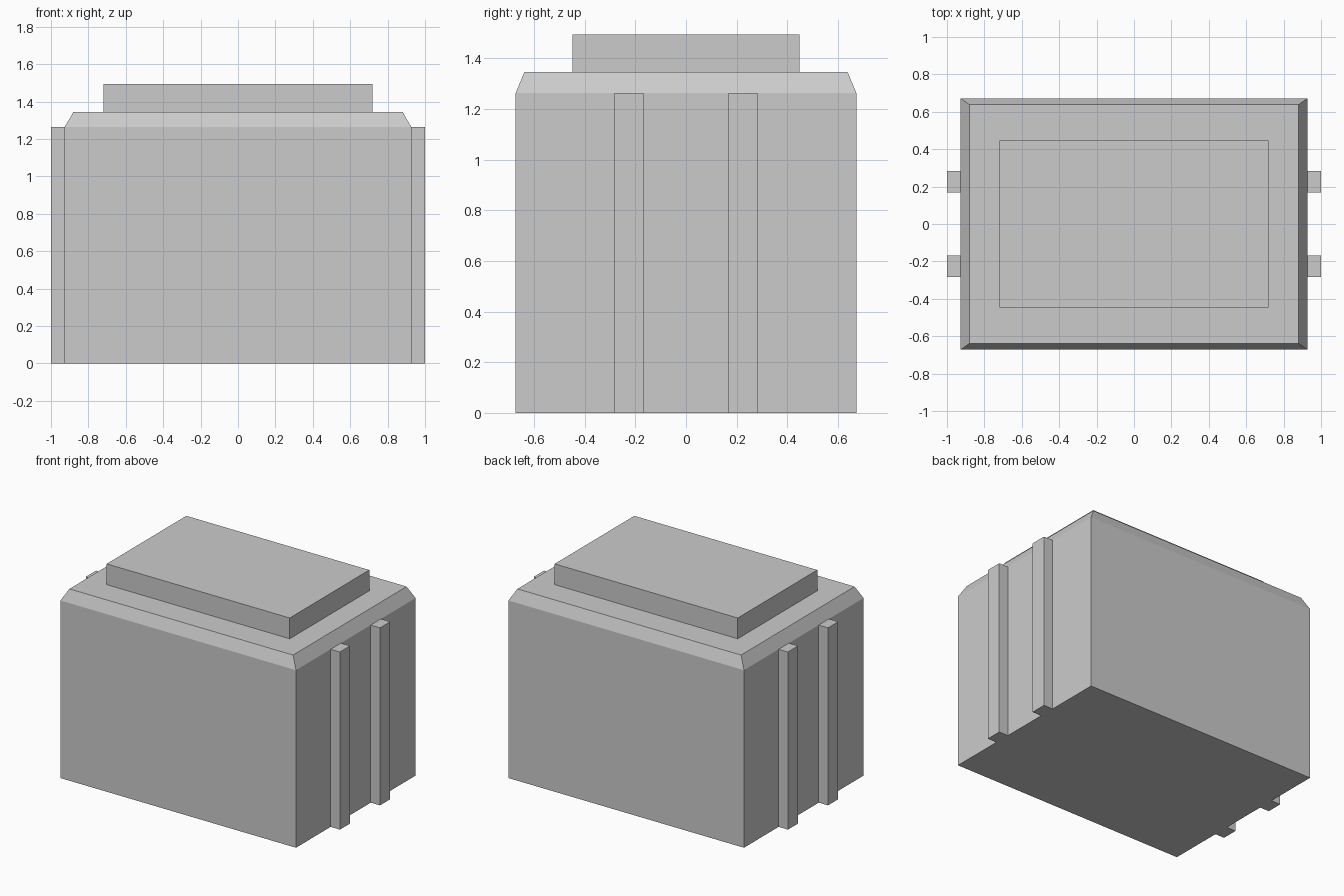
import bpy, bmesh

if "Cube" in bpy.data.objects:
    bpy.data.objects.remove(bpy.data.objects["Cube"])


def prism(name, sections, cx=0.0, cy=0.0):
    """Closed rectangular loft; sections are (half_x, half_y, z) from bottom to top."""
    bm = bmesh.new()
    rings = [[bm.verts.new((cx + sx * hx, cy + sy * hy, z))
              for sx, sy in ((-1, -1), (1, -1), (1, 1), (-1, 1))]
             for hx, hy, z in sections]
    for a, b in zip(rings, rings[1:]):
        for i in range(4):
            j = (i + 1) % 4
            bm.faces.new((a[i], a[j], b[j], b[i]))
    bm.faces.new(rings[0][::-1])
    bm.faces.new(rings[-1])
    bmesh.ops.recalc_face_normals(bm, faces=bm.faces)
    mesh = bpy.data.meshes.new(name)
    bm.to_mesh(mesh)
    bm.free()
    obj = bpy.data.objects.new(name, mesh)
    bpy.context.collection.objects.link(obj)
    return obj


# Main box with chamfered top rim
prism("body", [(0.927, 0.672, 0), (0.927, 0.672, 1.263), (0.88, 0.638, 1.345)])

# Raised slab on top
prism("top_slab", [(0.72, 0.447, 1.345), (0.72, 0.447, 1.493)])

# Two vertical ribs on each side
for side, sx in (("right", 1), ("left", -1)):
    for place, sy in (("front", -1), ("back", 1)):
        prism(f"{side}_{place}_rib",
              [(0.0365, 0.0575, 0), (0.0365, 0.0575, 1.263)],
              sx * 0.9635, sy * 0.2255)
